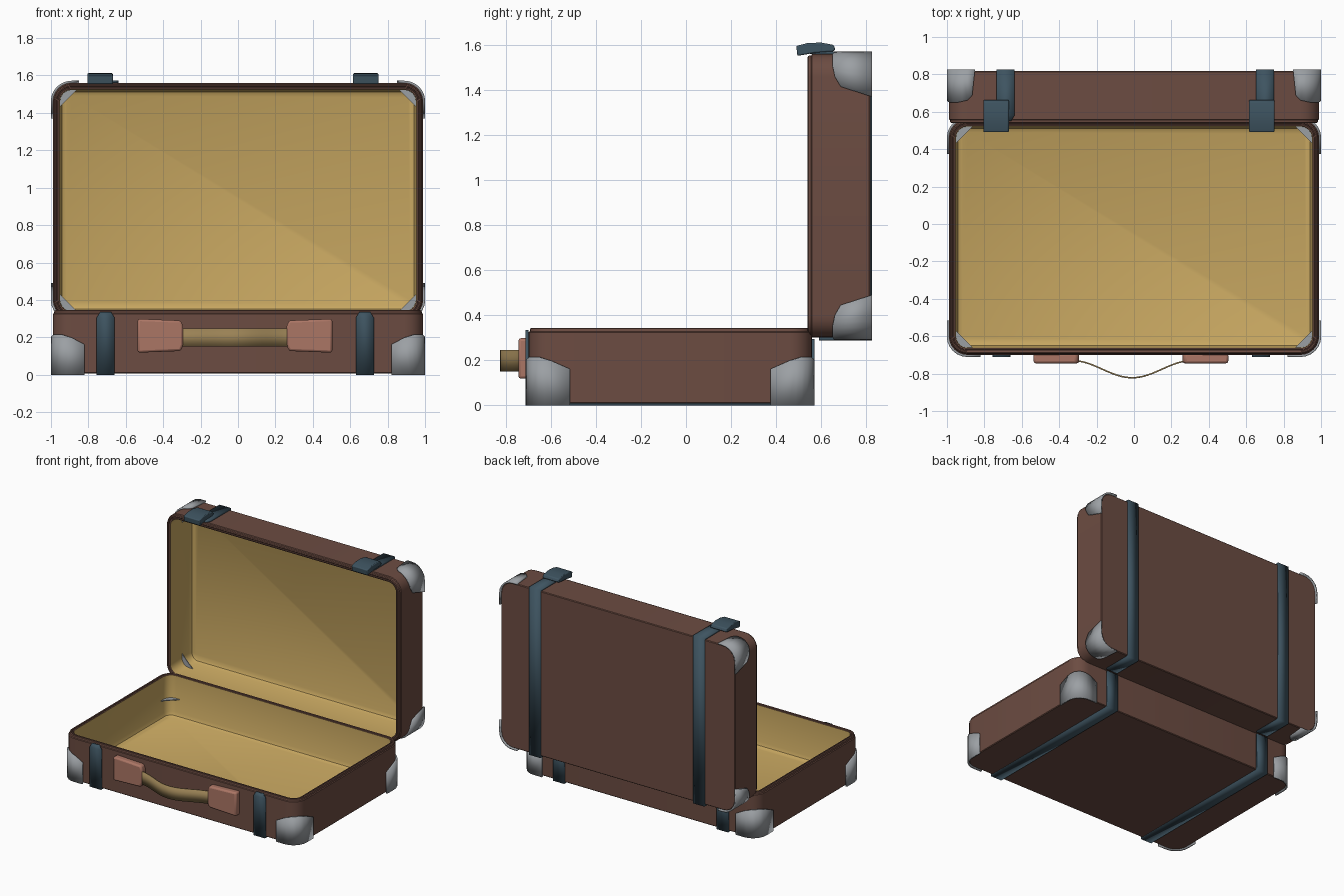
import bpy, bmesh, math
from mathutils import Matrix, Vector

if "Cube" in bpy.data.objects:
    bpy.data.objects.remove(bpy.data.objects["Cube"])


def material(name, rgb):
    m = bpy.data.materials.new(name)
    m.use_nodes = True
    m.diffuse_color = (*rgb, 1)
    m.node_tree.nodes["Principled BSDF"].inputs["Base Color"].default_value = (*rgb, 1)
    return m


BROWN = material("brown leather", (0.15, 0.072, 0.054))
TAN = material("tan lining", (0.58, 0.39, 0.12))
TEAL = material("dark teal strap", (0.048, 0.088, 0.118))
GREY = material("grey metal", (0.33, 0.35, 0.37))
PINK = material("reddish leather", (0.41, 0.18, 0.13))
OLIVE = material("olive handle", (0.32, 0.22, 0.09))

HX, HY, R = 0.99, 0.63, 0.10   # half width, half height and corner radius of a tray
parts = []


def finish(name, bm, mats, matrix=Matrix(), bevel=0):
    bmesh.ops.recalc_face_normals(bm, faces=bm.faces)
    mesh = bpy.data.meshes.new(name)
    bm.to_mesh(mesh)
    bm.free()
    for m in mats:
        mesh.materials.append(m)
    ob = bpy.data.objects.new(name, mesh)
    ob.matrix_world = matrix
    bpy.context.collection.objects.link(ob)
    if bevel:
        mod = ob.modifiers.new("bevel", "BEVEL")
        mod.width, mod.segments = bevel, 2
    parts.append(ob)
    return ob


def ribbon(name, pairs, mat, thick, matrix=Matrix()):
    """Thick strip through a list of edge point pairs."""
    bm = bmesh.new()
    rows = [[bm.verts.new(p) for p in pair] for pair in pairs]
    for a, b in zip(rows, rows[1:]):
        bm.faces.new((a[0], b[0], b[1], a[1]))
    ob = finish(name, bm, [mat], matrix)
    mod = ob.modifiers.new("thickness", "SOLIDIFY")
    mod.thickness, mod.offset, mod.use_even_offset = thick, 0, True


def prism(name, outline, direction, mat, matrix=Matrix(), bevel=0):
    """Extrude a flat outline along a direction."""
    bm = bmesh.new()
    face = bm.faces.new([bm.verts.new(p) for p in outline])
    new = bmesh.ops.extrude_face_region(bm, geom=[face])["geom"]
    bmesh.ops.translate(bm, vec=direction, verts=[v for v in new if isinstance(v, bmesh.types.BMVert)])
    finish(name, bm, [mat], matrix, bevel)


def rounded_ring(inset, z, steps=6):
    pts, r = [], R - inset
    for k, (sx, sy) in enumerate(((1, 1), (-1, 1), (-1, -1), (1, -1))):
        for i in range(steps + 1):
            a = math.pi / 2 * (k + i / steps)
            pts.append((sx * (HX - R) + r * math.cos(a), sy * (HY - R) + r * math.sin(a), z))
    return pts


def tray(name, depth, matrix):
    """Open shell with a ridged rim and a filleted lining."""
    outer = [(0.005, 0.008), (0, 0.013), (0, depth - 0.02), (0.006, depth - 0.016),
             (0.008, depth - 0.004), (0.014, depth), (0.02, depth - 0.002), (0.022, depth - 0.01),
             (0.026, depth - 0.01), (0.028, depth - 0.004), (0.036, depth - 0.006)]
    inner = [(0.04, 0.065), (0.05, 0.04), (0.07, 0.03)]
    bm = bmesh.new()
    rings = [[bm.verts.new(p) for p in rounded_ring(*s)] for s in outer + inner]
    n = len(rings[0])
    for k, (a, b) in enumerate(zip(rings, rings[1:])):
        for i in range(n):
            j = (i + 1) % n
            f = bm.faces.new((a[i], a[j], b[j], b[i]))
            f.material_index = int(k >= len(outer) - 1)
    bm.faces.new(rings[0])
    bm.faces.new(rings[-1]).material_index = 1
    finish(name, bm, [BROWN, TAN], matrix)


def corner_cap(name, sx, sy, len_x, len_y, peak, low, slant, matrix):
    """Metal strip wrapped round one corner, tallest in the middle."""
    r = R + 0.005
    cx, cy = HX - R, HY - R
    arc = [Vector((cx + r * math.cos(a), cy + r * math.sin(a), 0))
           for a in (math.pi / 2 * i / 6 for i in range(7))]
    end_y = Vector((cx + r, HY - len_y, 0))
    end_x = Vector((HX - len_x, cy + r, 0))
    bottom = [end_y] + arc + [end_x]
    top = [end_y + Vector((0, slant, 0))] + arc + [end_x + Vector((slant / 3, 0, 0))]
    mid = peak - (peak - low) * 0.3
    heights = [low, mid, (mid + peak) / 2] + [peak] * 3 + [(mid + peak) / 2, mid, low]
    pairs = [((sx * p.x, sy * p.y, 0), (sx * q.x, sy * q.y, h))
             for p, q, h in zip(bottom, top, heights)]
    ribbon(name, pairs, GREY, 0.012, matrix)


def inner_plate(name, sx, sy, z, matrix):
    """Small triangular plate inside a corner."""
    x, y, leg = HX - 0.036, HY - 0.036, 0.095
    pts = [(sx * x, sy * y, z), (sx * (x - leg), sy * y, z), (sx * x, sy * (y - leg), z)]
    prism(name, pts, (0, 0, 0.006), GREY, matrix)


def strap(name, x, clasp, depth, matrix):
    """Band from the pointed clasp end, across the panel, to the hinge side."""
    y = clasp * (HY + 0.006)
    path = [(y, depth - 0.01, 0.03), (y, depth - 0.04, 0.048), (y, 0.006, 0.048),
            (-y, 0.006, 0.048), (-y, depth - 0.05, 0.048)]
    ribbon(name, [((x - w, a, z), (x + w, a, z)) for a, z, w in path], TEAL, 0.012, matrix)


# The two halves, built lying flat; the lid is then stood up on its edge
base_frame = Matrix.Translation((0, -0.07, 0))
lid_frame = Matrix.Translation((0, 0.827, 0.931)) @ Matrix.Rotation(math.pi / 2, 4, "X")
halves = [
    ("base", base_frame, 0.345, -1, (-0.708, 0.678), (0.17, 0.185, 0.215, 0.162, 0)),
    ("lid", lid_frame, 0.287, 1, (-0.687, 0.70), (0.14, 0.19, 0.177, 0.14, 0.045)),
]
for half, frame, depth, clasp, strap_xs, cap in halves:
    tray(half + "_shell", depth, frame)
    for side, sx, strap_x in (("right", -1, strap_xs[0]), ("left", 1, strap_xs[1])):
        strap(f"{half}_{side}_strap", strap_x, clasp, depth, frame)
        for end, sy in (("clasp", clasp), ("hinge", -clasp)):
            corner_cap(f"{half}_{side}_{end}_corner_cap", sx, sy, *cap, frame)
            inner_plate(f"{half}_{side}_{end}_inner_plate", sx, sy, cap[3], frame)

# Arched latches on the lid
latch_profile = [(0.495, 1.553), (0.57, 1.566), (0.65, 1.572), (0.665, 1.58), (0.655, 1.602),
                 (0.6, 1.612), (0.54, 1.61), (0.49, 1.597)]
for side, x in (("right", -0.737), ("left", 0.683)):
    prism(side + "_latch", [(x - 0.068, y, z) for y, z in latch_profile], (0.136, 0, 0),
          TEAL, bevel=0.006)

# Handle pads, narrower towards the middle
for side, x, s in (("right", -0.415, 1), ("left", 0.382, -1)):
    pts = [(x - s * 0.122, -0.69, 0.118), (x + s * 0.11, -0.69, 0.127), (x + s * 0.122, -0.69, 0.16),
           (x + s * 0.122, -0.69, 0.26), (x + s * 0.11, -0.69, 0.29), (x - s * 0.122, -0.69, 0.299)]
    prism(side + "_handle_pad", pts, (0, -0.055, 0), PINK, bevel=0.012)

# Bowed handle band
bow = []
for i in range(25):
    t = i / 24
    x, y = -0.33 + 0.64 * t, -0.73 - 0.092 * math.sin(math.pi * t) ** 2
    bow.append(((x, y, 0.15), (x, y, 0.246)))
ribbon("handle", bow, OLIVE, 0.008)

# Smooth shading that keeps the edges crisp
bpy.ops.object.select_all(action="DESELECT")
for ob in parts:
    ob.select_set(True)
bpy.context.view_layer.objects.active = parts[0]
bpy.ops.object.shade_smooth_by_angle(angle=math.radians(30))
